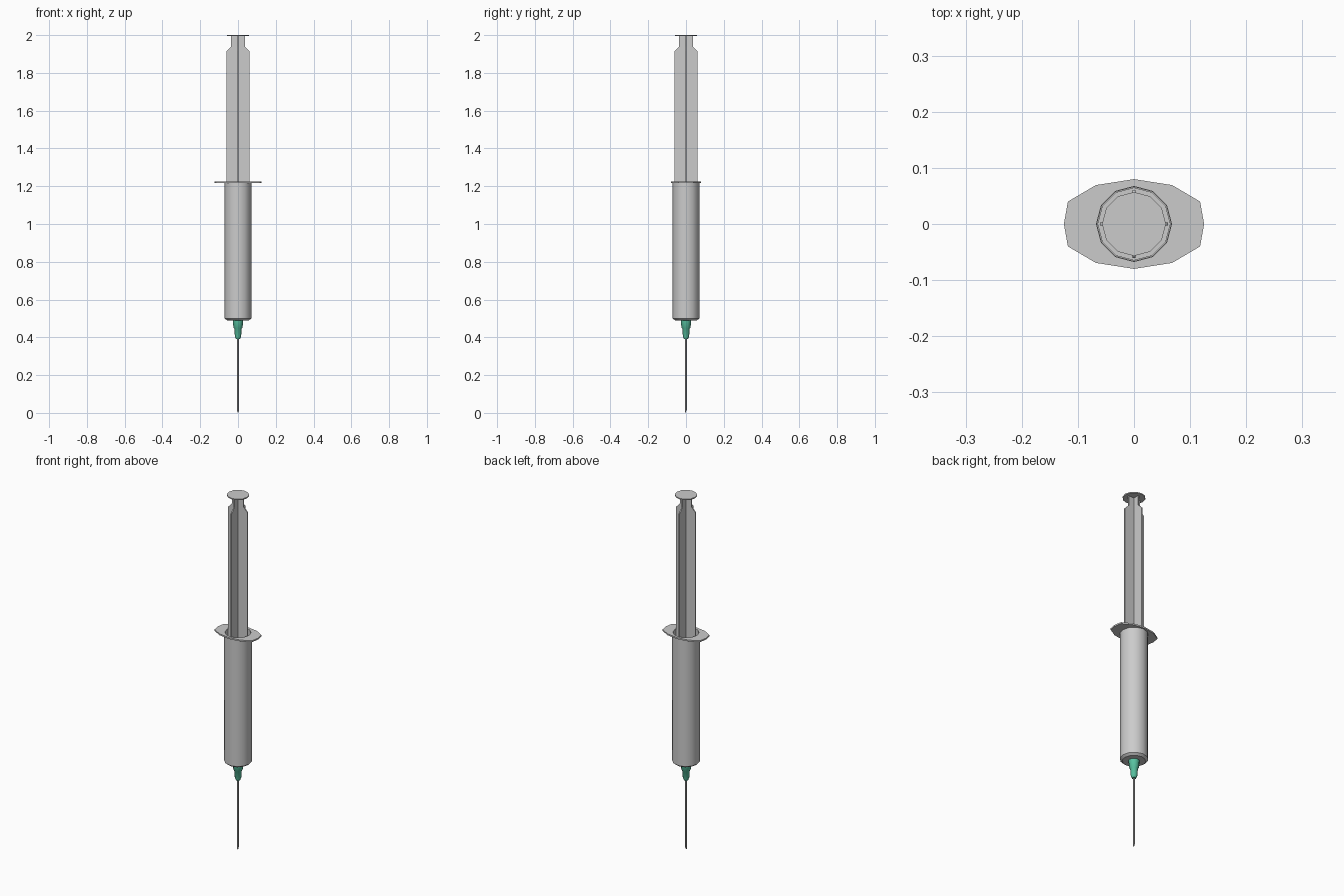
import bpy, bmesh
from math import cos, sin, pi, radians

if "Cube" in bpy.data.objects:
    bpy.data.objects.remove(bpy.data.objects["Cube"])


def finish(bm, name, smooth=True, mat=None):
    bmesh.ops.remove_doubles(bm, verts=bm.verts, dist=1e-5)
    bmesh.ops.recalc_face_normals(bm, faces=bm.faces)
    me = bpy.data.meshes.new(name)
    bm.to_mesh(me)
    bm.free()
    ob = bpy.data.objects.new(name, me)
    bpy.context.collection.objects.link(ob)
    if mat:
        me.materials.append(mat)
    if smooth:
        bpy.ops.object.select_all(action='DESELECT')
        ob.select_set(True)
        bpy.context.view_layer.objects.active = ob
        bpy.ops.object.shade_smooth_by_angle(angle=radians(35))
    return ob


def circle(bm, r, z, n=12):
    return [bm.verts.new((r * cos(2 * pi * i / n), r * sin(2 * pi * i / n), z)) for i in range(n)]


def bridge(bm, a, b):
    n = len(a)
    for i in range(n):
        j = (i + 1) % n
        bm.faces.new((a[i], a[j], b[j], b[i]))


def lathe(name, profile, n=12, mat=None):
    """Revolve (radius, z) points about z and cap both ends."""
    bm = bmesh.new()
    rings = [circle(bm, r, z, n) for r, z in profile]
    for a, b in zip(rings, rings[1:]):
        bridge(bm, a, b)
    bm.faces.new(rings[0])
    bm.faces.new(rings[-1])
    return finish(bm, name, True, mat)


green = bpy.data.materials.new("hub_green")
green.diffuse_color = (0.10, 0.55, 0.36, 1)
green.use_nodes = True
green.node_tree.nodes["Principled BSDF"].inputs["Base Color"].default_value = green.diffuse_color

# Hollow barrel: outer wall up, rim, inner wall down to the floor
lathe("barrel", [(0.022, 0.48), (0.022, 0.49), (0.058, 0.49), (0.071, 0.50),
                 (0.071, 1.22), (0.066, 1.22), (0.066, 0.505)])

# Finger flange: a squashed twelve-sided plate with a round hole
bm = bmesh.new()
outer, inner = [], []
for z in (1.216, 1.224):
    ring = circle(bm, 1, z)
    for v in ring:
        v.co.x = max(-0.125, min(0.125, v.co.x * 0.136))
        v.co.y *= 0.08
    outer.append(ring)
    inner.append(circle(bm, 0.067, z))
bridge(bm, outer[0], outer[1])
bridge(bm, inner[0], inner[1])
for o, i in zip(outer, inner):
    bridge(bm, o, i)
finish(bm, "finger_flange", False)

# Plunger rod: two crossed fins with a narrowed neck
half = [(0.061, 1.17), (0.061, 1.915), (0.036, 1.94), (0.036, 1.997)]
outline = half + [(-x, z) for x, z in reversed(half)]
bm = bmesh.new()
T = 0.003
for swap in (False, True):
    sides = []
    for t in (-T, T):
        sides.append([bm.verts.new((t, x, z) if swap else (x, t, z)) for x, z in outline])
        bm.faces.new(sides[-1])
    bridge(bm, *sides)
finish(bm, "plunger_rod", False)

# Thumb rest and the stopper inside the barrel
lathe("thumb_rest", [(0.057, 1.994), (0.057, 2.0)])
lathe("stopper", [(0.055, 1.10), (0.065, 1.11), (0.065, 1.18)])

# Green needle hub, stepped and tapered
lathe("needle_hub", [(0.028, 0.49), (0.027, 0.483), (0.024, 0.452), (0.0195, 0.446),
                     (0.0165, 0.405), (0.011, 0.392), (0.005, 0.39)], 12, green)

# Needle with a slanted tip
bm = bmesh.new()
top, tip = circle(bm, 0.004, 0.395, 8), circle(bm, 0.004, 0, 8)
for v in tip:
    v.co.z = (v.co.y + 0.004) * 2
bridge(bm, top, tip)
bm.faces.new(top)
bm.faces.new(tip)
finish(bm, "needle")
